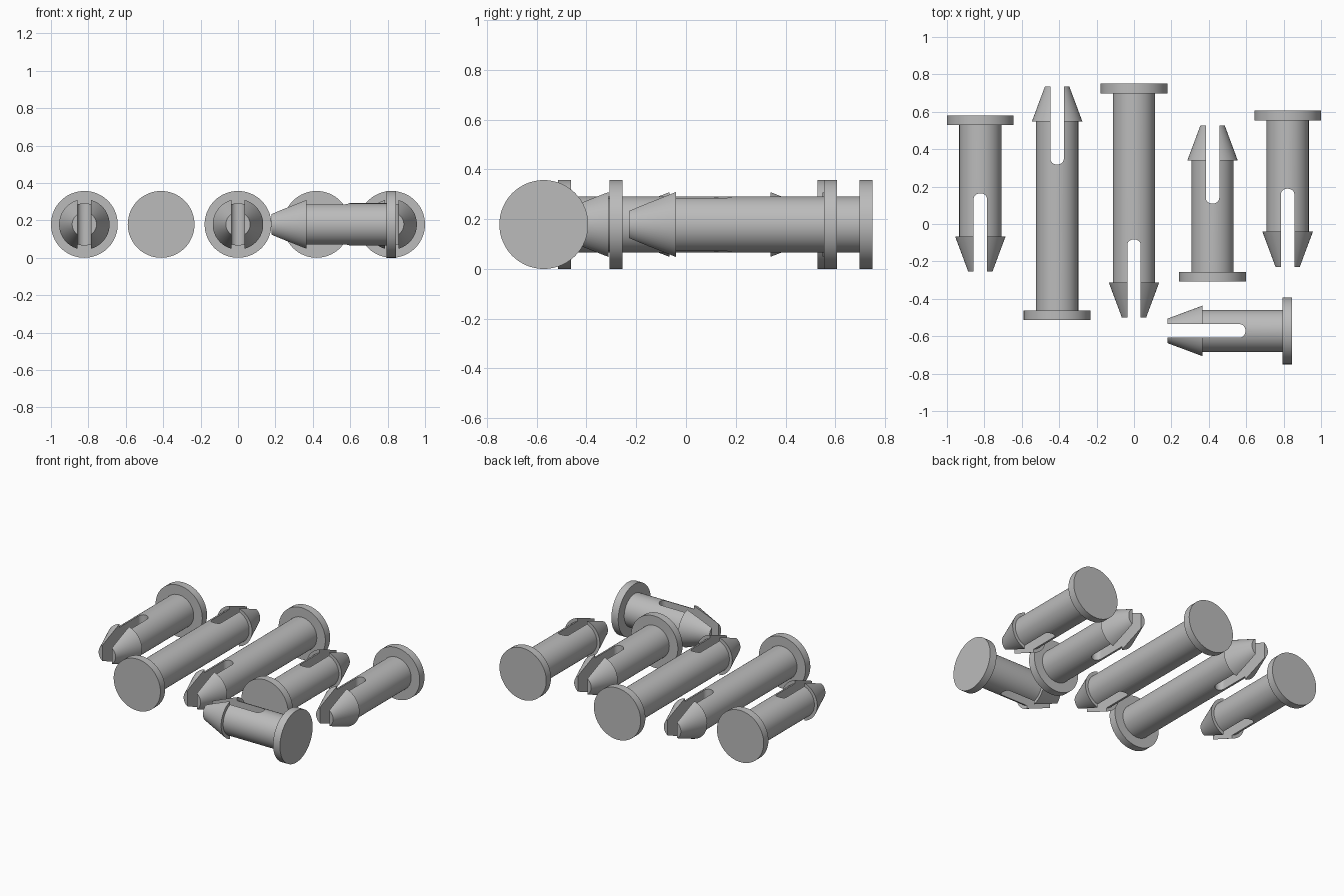
import bpy, bmesh, math

if "Cube" in bpy.data.objects:
    bpy.data.objects.remove(bpy.data.objects["Cube"])

# Shared pin dimensions
HEAD_R, HEAD_T = 0.1785, 0.052
SHAFT_R = 0.113
BARB_R, BARB_LEN, TIP_R = 0.135, 0.188, 0.065
SLOT_HALF, SLOT_DEPTH, SLOT_ROUND = 0.036, 0.418, 0.03
SEGMENTS = 64

grey = bpy.data.materials.new("plain grey")
grey.use_nodes = True
colour = (0.5, 0.5, 0.5, 1)
grey.diffuse_color = colour
grey.node_tree.nodes["Principled BSDF"].inputs["Base Color"].default_value = colour


def make_object(name, bm):
    bmesh.ops.recalc_face_normals(bm, faces=bm.faces)
    mesh = bpy.data.meshes.new(name)
    bm.to_mesh(mesh)
    bm.free()
    mesh.materials.append(grey)
    obj = bpy.data.objects.new(name, mesh)
    bpy.context.collection.objects.link(obj)
    return obj


def lathe(name, profile):
    """Turn (radius, y) points around the y axis."""
    bm = bmesh.new()
    verts = [bm.verts.new((r, y, 0)) for r, y in profile]
    edges = [bm.edges.new(pair) for pair in zip(verts, verts[1:])]
    bmesh.ops.spin(bm, geom=verts + edges, cent=(0, 0, 0), axis=(0, 1, 0),
                   angle=math.tau, steps=SEGMENTS, use_merge=False)
    bmesh.ops.remove_doubles(bm, verts=bm.verts, dist=0.0001)
    # Merge the centre fans into single flat end caps
    centre = [v for v in bm.verts if math.hypot(v.co.x, v.co.z) < 0.0001]
    bmesh.ops.dissolve_verts(bm, verts=centre)
    return make_object(name, bm)


def slot_cutter(length):
    """Upright prism with a rounded inner end, open past the tip."""
    bm = bmesh.new()
    inner = length - SLOT_DEPTH
    outline = [(-SLOT_HALF, length + 0.1), (SLOT_HALF, length + 0.1)]
    for i in range(13):
        a = math.pi * i / 12
        outline.append((SLOT_HALF * math.cos(a),
                        inner + SLOT_ROUND * (1 - math.sin(a))))
    face = bm.faces.new([bm.verts.new((x, y, -0.3)) for x, y in outline])
    out = bmesh.ops.extrude_face_region(bm, geom=[face])
    top = [g for g in out["geom"] if isinstance(g, bmesh.types.BMVert)]
    bmesh.ops.translate(bm, verts=top, vec=(0, 0, 0.6))
    return make_object("slot_cutter", bm)


def make_pin(name, length, x, y, turn):
    """Headed pin with a split barbed end; x, y is the outer head face."""
    barb = length - BARB_LEN
    pin = lathe(name, [(0, 0), (HEAD_R, 0), (HEAD_R, HEAD_T), (SHAFT_R, HEAD_T),
                       (SHAFT_R, barb), (BARB_R, barb), (TIP_R, length),
                       (0, length)])
    cutter = slot_cutter(length)
    cutter.hide_render = True
    mod = pin.modifiers.new("slot", 'BOOLEAN')
    mod.operation = 'DIFFERENCE'
    mod.solver = 'EXACT'
    mod.object = cutter
    bpy.ops.object.select_all(action='DESELECT')
    bpy.context.view_layer.objects.active = pin
    pin.select_set(True)
    bpy.ops.object.modifier_apply(modifier=mod.name)
    bpy.data.objects.remove(cutter)
    bpy.ops.object.shade_smooth_by_angle(angle=math.radians(30))
    pin.location = (x, y, HEAD_R)
    pin.rotation_euler.z = math.radians(turn)


SHORT, MEDIUM, LONG = 0.667, 0.835, 1.25

# Five parallel pins, alternating direction, and one lying across the front
make_pin("outer_right_pin", MEDIUM, -0.8215, 0.581, 180)
make_pin("inner_right_pin", LONG, -0.411, -0.514, 0)
make_pin("middle_pin", LONG, 0, 0.75, 180)
make_pin("inner_left_pin", MEDIUM, 0.42, -0.308, 0)
make_pin("outer_left_pin", MEDIUM, 0.8215, 0.606, 180)
make_pin("crosswise_pin", SHORT, 0.845, -0.5715, 90)
